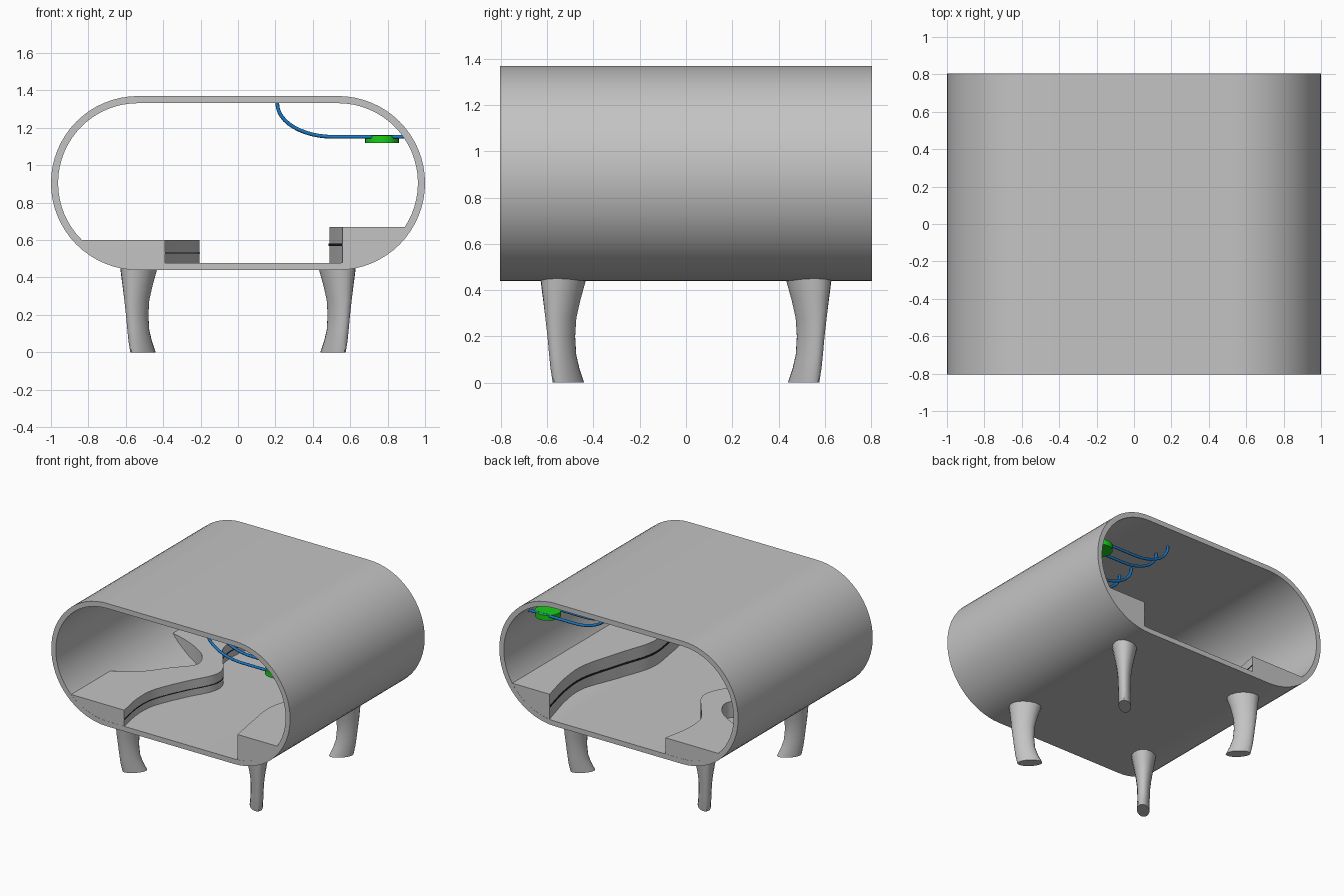
import bpy, bmesh, math
from mathutils import Vector

if "Cube" in bpy.data.objects:
    bpy.data.objects.remove(bpy.data.objects["Cube"])

HALF_Y = 0.805        # half depth of the tube
CX, CZ = 0.535, 0.905  # centres of the rounded ends
R_OUT, R_IN = 0.465, 0.427


def material(name, rgb):
    m = bpy.data.materials.new(name)
    m.diffuse_color = (*rgb, 1)
    m.use_nodes = True
    m.node_tree.nodes["Principled BSDF"].inputs["Base Color"].default_value = m.diffuse_color
    return m


GREY = material("grey", (0.55, 0.55, 0.55))
BLUE = material("blue", (0.01, 0.19, 0.56))
GREEN = material("green", (0.01, 0.60, 0.01))
BLACK = material("black", (0.015, 0.017, 0.02))


def finish(name, bm, mat, angle=30):
    bmesh.ops.recalc_face_normals(bm, faces=bm.faces)
    me = bpy.data.meshes.new(name)
    bm.to_mesh(me)
    bm.free()
    ob = bpy.data.objects.new(name, me)
    bpy.context.collection.objects.link(ob)
    me.materials.append(mat)
    smooth(ob, angle)
    return ob


def smooth(ob, angle=30):
    bpy.ops.object.select_all(action='DESELECT')
    ob.select_set(True)
    bpy.context.view_layer.objects.active = ob
    bpy.ops.object.shade_smooth_by_angle(angle=math.radians(angle))


def loft(bm, rings, cap=True, closed=False):
    """Skin a list of equal-length point rings."""
    vs = [[bm.verts.new(p) for p in ring] for ring in rings]
    n = len(vs[0])
    pairs = list(zip(vs, vs[1:])) + ([(vs[-1], vs[0])] if closed else [])
    for a, b in pairs:
        for i in range(n):
            j = (i + 1) % n
            bm.faces.new((a[i], a[j], b[j], b[i]))
    if cap and not closed:
        bm.faces.new(vs[0])
        bm.faces.new(vs[-1])


def stadium(r, y, n=32):
    pts = []
    for side in (1, -1):
        for i in range(n + 1):
            a = -math.pi / 2 + math.pi * i / n
            pts.append((side * (CX + r * math.cos(a)), y, CZ + side * r * math.sin(a)))
    return pts


def spline(pts, steps=8):
    """Catmull-Rom curve through plan points."""
    p = [Vector(q) for q in pts]
    p = [2 * p[0] - p[1]] + p + [2 * p[-1] - p[-2]]
    out = []
    for a, b, c, d in zip(p, p[1:], p[2:], p[3:]):
        for k in range(steps):
            t = k / steps
            out.append(0.5 * (2 * b + (c - a) * t + (2 * a - 5 * b + 4 * c - d) * t * t
                              + (3 * b - a - 3 * c + d) * t ** 3))
    return out + [p[-2]]


def prism(name, outline, z0, z1, mat):
    bm = bmesh.new()
    loft(bm, [[(q[0], q[1], z) for q in outline] for z in (z0, z1)])
    return finish(name, bm, mat)


# Open-ended rounded shell
bm = bmesh.new()
loft(bm, [stadium(R_OUT, -HALF_Y), stadium(R_OUT, HALF_Y),
          stadium(R_IN, HALF_Y), stadium(R_IN, -HALF_Y)], closed=True)
finish("shell", bm, GREY)

# Solid of the shell's inside, used to trim the shelves
bm = bmesh.new()
loft(bm, [stadium(R_IN, -HALF_Y), stadium(R_IN, HALF_Y)])
cutter = finish("interior_cutter", bm, GREY)
cutter.hide_render = True


def shelf(name, outline, top):
    ob = prism(name, outline, 0.40, top, GREY)
    mod = ob.modifiers.new("trim", 'BOOLEAN')
    mod.operation = 'INTERSECT'
    mod.solver = 'EXACT'
    mod.object = cutter
    bpy.context.view_layer.objects.active = ob
    bpy.ops.object.modifier_apply(modifier="trim")
    smooth(ob)


def strip(name, edge, side, z0, z1):
    outline = [(p.x - side * 0.002, p.y) for p in edge]
    outline += [(p.x + side * 0.003, p.y) for p in reversed(edge)]
    prism(name, outline, z0, z1, BLACK)


# Left shelf: wavy inner edge and a rounded recess against the wall
Y = HALF_Y - 0.001
left_edge = spline([(-.39, -Y), (-.425, -.6), (-.415, -.42), (-.32, -.19), (-.22, 0),
                    (-.215, .12), (-.30, .25), (-.41, .41), (-.425, .6), (-.39, Y)])
recess = spline([(-.86, .42), (-.70, .37), (-.56, .305), (-.455, .22), (-.41, .09),
                 (-.53, -.06), (-.66, -.22), (-.86, -.36)])
shelf("left_shelf", left_edge + [Vector((-1, Y)), Vector((-1, .42))] + recess
      + [Vector((-1, -.36)), Vector((-1, -Y))], 0.60)
strip("left_groove", left_edge, 1, 0.527, 0.533)

# Right shelf: taller, one gentle wave
right_edge = spline([(.56, -Y), (.515, -.55), (.49, -.3), (.57, -.03), (.655, .28),
                     (.645, .52), (.58, Y)])
shelf("right_shelf", right_edge + [Vector((1, Y)), Vector((1, -Y))], 0.67)
strip("right_groove", right_edge, -1, 0.568, 0.582)
bpy.data.objects.remove(cutter)

# Four splayed legs: (height, centre on x and y, half length on the diagonal, half width)
LEG = [(0, .508, .086, .043), (.06, .523, .078, .043), (.12, .533, .072, .043),
       (.20, .539, .073, .045), (.28, .541, .080, .054), (.36, .537, .093, .069),
       (.45, .53, .113, .086)]
for sx in (-1, 1):
    for sy in (-1, 1):
        bm = bmesh.new()
        rings = []
        for z, c, a, b in LEG:
            ring = []
            for i in range(16):
                t = 2 * math.pi * i / 16
                u, v = a * math.cos(t), b * math.sin(t)
                ring.append((sx * (c + (u - v) * .7071), sy * (c + (u + v) * .7071), z))
            rings.append(ring)
        loft(bm, rings)
        finish(("front" if sy < 0 else "back") + ("_left" if sx < 0 else "_right") + "_leg",
               bm, GREY, 40)


def rod(name, y, r=0.010):
    """Bent round rod from the ceiling to the side wall."""
    path = [Vector((.21, 1.34))]
    for i in range(13):
        a = math.pi + math.pi / 2 * i / 12
        path.append(Vector((.51 + .30 * math.cos(a), 1.33 + .178 * math.sin(a))))
    path.append(Vector((.90, 1.152)))
    bm = bmesh.new()
    rings = []
    for i, p in enumerate(path):
        t = (path[min(i + 1, len(path) - 1)] - path[max(i - 1, 0)]).normalized()
        rings.append([(p.x - t.y * r * math.cos(w), y + r * math.sin(w),
                       p.y + t.x * r * math.cos(w))
                      for w in (2 * math.pi * k / 10 for k in range(10))])
    loft(bm, rings)
    finish(name, bm, BLUE, 50)


# Four hanging discs, each carried by a pair of rods
for i, y in enumerate((-.62, -.23, .16, .55)):
    rod(f"rod_{i}_a", y - .062)
    rod(f"rod_{i}_b", y + .062)
    bm = bmesh.new()
    loft(bm, [[(.77 + .09 * math.cos(a), y + .09 * math.sin(a), z)
               for a in (2 * math.pi * k / 32 for k in range(32))] for z in (1.12, 1.16)])
    finish(f"disc_{i}", bm, GREEN)
